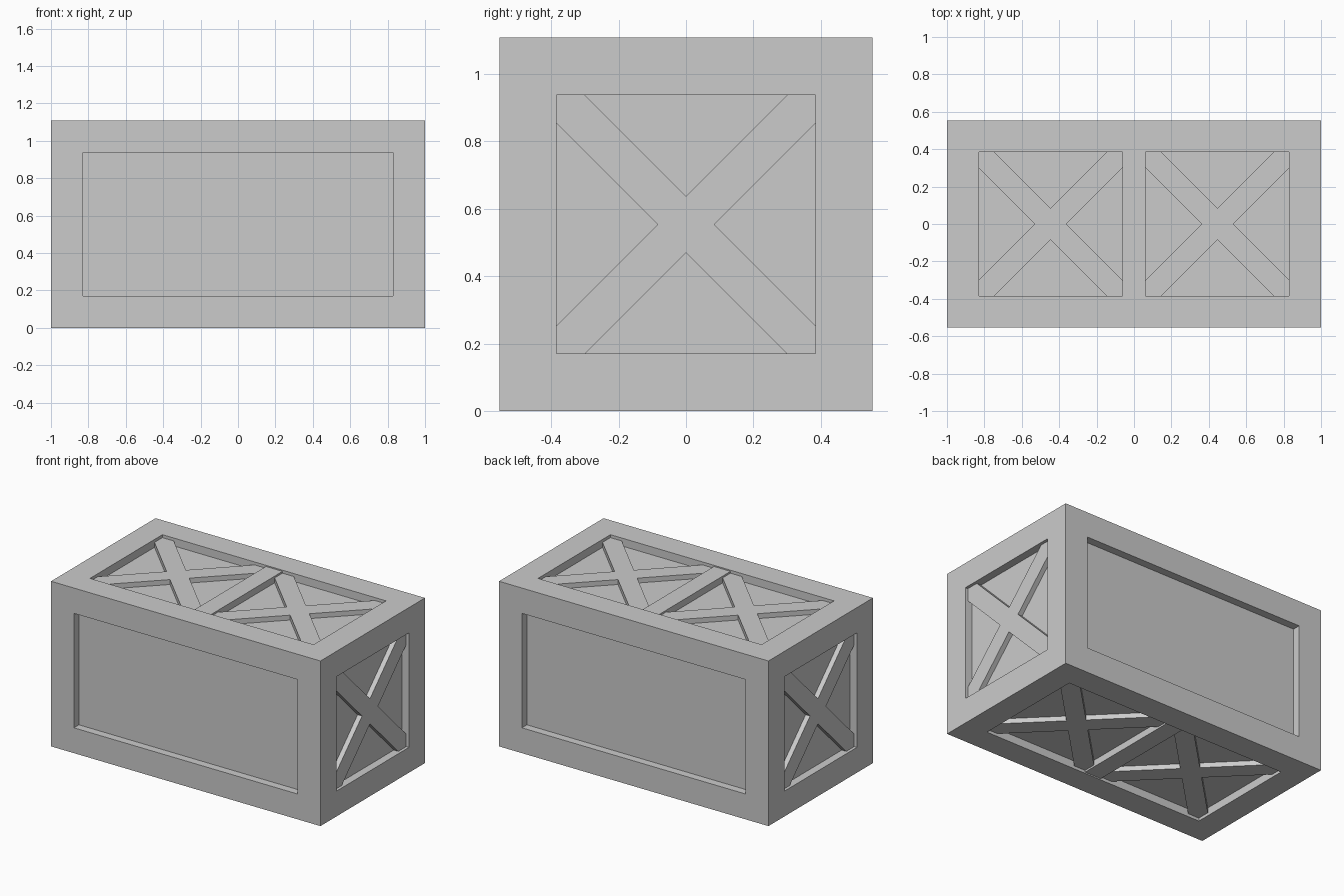
import bpy, bmesh, math
from mathutils import Matrix, Vector

if "Cube" in bpy.data.objects:
    bpy.data.objects.remove(bpy.data.objects["Cube"])

W, D, H = 2.0, 1.108, 1.108      # crate size
RIM = 0.17                       # frame width
DEPTH = 0.053                    # panel recess
HALF = 0.3845                    # half size of a square braced bay
CUT = 0.084                      # brace half width along the bay edge
BRACE_H = DEPTH - 0.02           # braces sit below the frame face
DIV_H = DEPTH - 0.008
DIV_W = 0.123
BAY_X = 0.446

grey = bpy.data.materials.new("crate_grey")
grey.diffuse_color = (0.6, 0.6, 0.6, 1)
grey.use_nodes = True
grey.node_tree.nodes["Principled BSDF"].inputs["Base Color"].default_value = grey.diffuse_color


def finish(name, bm, matrix=Matrix()):
    bmesh.ops.transform(bm, matrix=matrix, verts=bm.verts)
    bmesh.ops.recalc_face_normals(bm, faces=bm.faces)
    mesh = bpy.data.meshes.new(name)
    bm.to_mesh(mesh)
    bm.free()
    mesh.materials.append(grey)
    obj = bpy.data.objects.new(name, mesh)
    bpy.context.collection.objects.link(obj)
    return obj


def cross_brace(name, matrix):
    # X outline made from one arm turned four times, then extruded
    bm = bmesh.new()
    arm = [(CUT, 0), (HALF, HALF - CUT), (HALF, HALF), (HALF - CUT, HALF)]
    verts = []
    for k in range(4):
        rot = Matrix.Rotation(k * math.pi / 2, 3, 'Z')
        verts += [bm.verts.new(rot @ Vector((x, y, 0))) for x, y in arm]
    face = bm.faces.new(verts)
    top = bmesh.ops.extrude_face_region(bm, geom=[face])
    bmesh.ops.translate(bm, vec=(0, 0, BRACE_H),
                        verts=[g for g in top["geom"] if isinstance(g, bmesh.types.BMVert)])
    finish(name, bm, matrix)


# Crate body: box with every face inset and pushed in
bm = bmesh.new()
bmesh.ops.create_cube(bm, size=1, matrix=Matrix.Translation((0, 0, H / 2)) @ Matrix.Diagonal((W, D, H, 1)))
sides = bm.faces[:]
panels = bmesh.ops.inset_individual(bm, faces=sides, thickness=RIM, depth=0, use_even_offset=True)
for f in sides:
    n = f.normal.copy()
    new = bmesh.ops.extrude_discrete_faces(bm, faces=[f])["faces"][0]
    bmesh.ops.translate(bm, vec=-n * DEPTH, verts=new.verts[:])
finish("crate_body", bm)

# Top and bottom: two braced bays and a divider
for label, z, turn in (("top", H - DEPTH, 0), ("bottom", DEPTH, math.pi)):
    base = Matrix.Translation((0, 0, z)) @ Matrix.Rotation(turn, 4, 'X')
    for side, x in (("left", -BAY_X), ("right", BAY_X)):
        cross_brace(f"{label}_{side}_brace", base @ Matrix.Translation((x, 0, 0)))
    bm = bmesh.new()
    bmesh.ops.create_cube(bm, size=1, matrix=Matrix.Translation((0, 0, DIV_H / 2))
                          @ Matrix.Diagonal((DIV_W, 2 * HALF, DIV_H, 1)))
    finish(f"{label}_divider", bm, base)

# Ends: one braced bay each
for label, s in (("left", -1), ("right", 1)):
    cross_brace(f"{label}_end_brace", Matrix.Translation((s * (W / 2 - DEPTH), 0, H / 2))
                @ Matrix.Rotation(s * math.pi / 2, 4, 'Y'))
